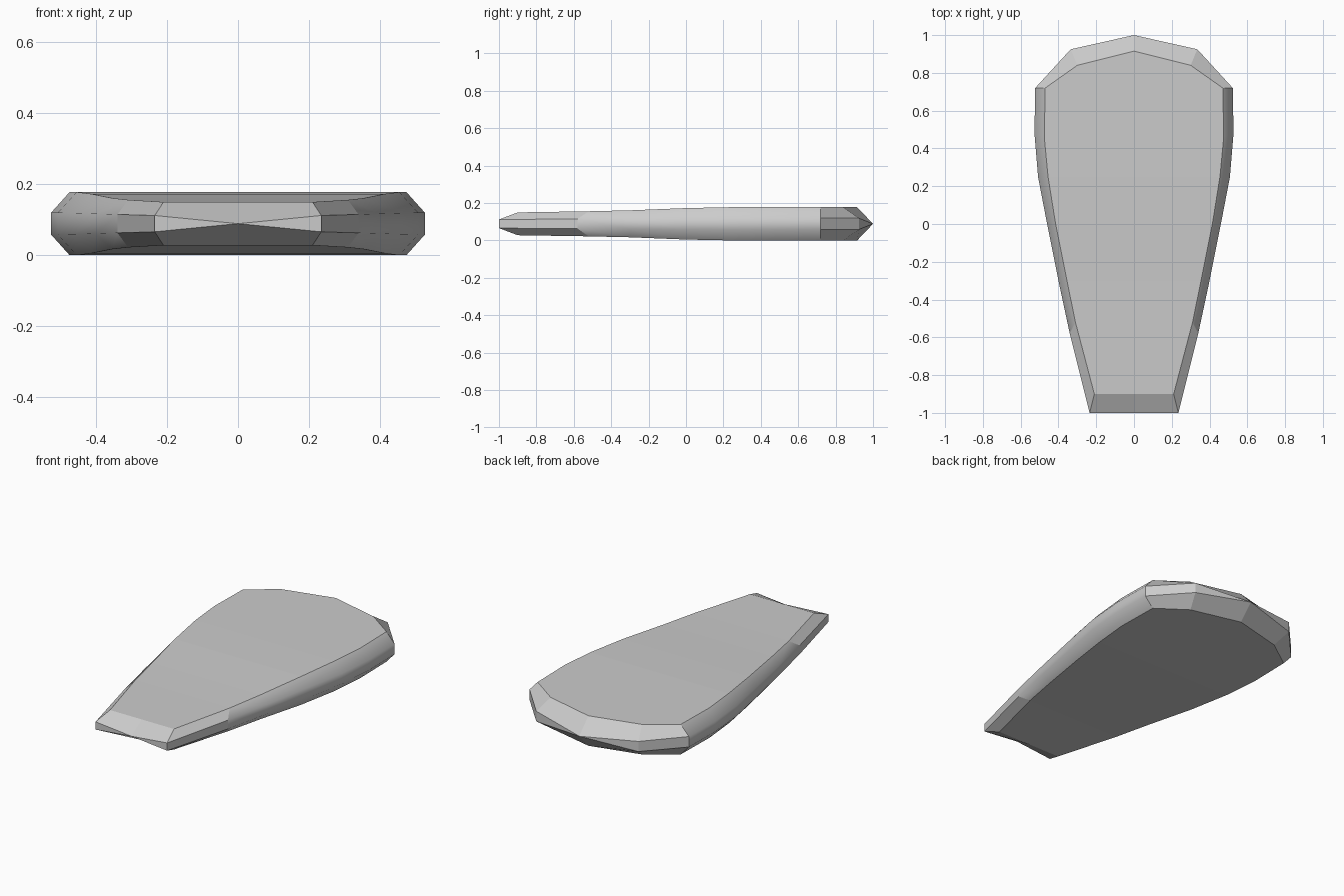
import bpy, bmesh
from mathutils import Vector

if "Cube" in bpy.data.objects:
    bpy.data.objects.remove(bpy.data.objects["Cube"])

MID = 0.089  # height of the horizontal symmetry plane

# half outline: outer x, outer y, outer half height, face x, face y, face half height
stations = [
    (0.235, -1.00, 0.023, 0.21, -0.90, 0.061),
    (0.340, -0.58, 0.026, 0.31, -0.52, 0.067),
    (0.400, -0.30, 0.028, 0.355, -0.30, 0.072),
    (0.460, 0.00, 0.030, 0.415, 0.00, 0.084),
    (0.508, 0.25, 0.031, 0.455, 0.25, 0.089),
    (0.527, 0.48, 0.031, 0.475, 0.46, 0.089),
    (0.523, 0.72, 0.031, 0.470, 0.72, 0.089),
    (0.335, 0.925, 0.030, 0.30, 0.84, 0.089),
    (0.000, 1.00, 0.000, 0.00, 0.915, 0.089),
]


def section(s):
    """Points from the top centre line, round the edge, to the bottom centre line."""
    ox, oy, oh, fx, fy, fh = s
    return [(0, fy, MID + fh), (fx, fy, MID + fh), (ox, oy, MID + oh),
            (ox, oy, MID - oh), (fx, fy, MID - fh), (0, fy, MID - fh)]


bm = bmesh.new()
rows = [[bm.verts.new(p) for p in section(s)] for s in stations]

# half of the slab: top, bevelled rim, bottom
for a, b in zip(rows, rows[1:]):
    for i in range(5):
        bm.faces.new((a[i], a[i + 1], b[i + 1], b[i]))

# pinched narrow end
r = rows[0]
centre = bm.verts.new((0, -1, MID))
bm.faces.new((r[0], centre, r[2], r[1]))
bm.faces.new((r[2], centre, r[3]))
bm.faces.new((r[5], r[4], r[3], centre))

# collapse the rounded tip, then mirror to the other side
bmesh.ops.remove_doubles(bm, verts=bm.verts[:], dist=1e-4)
bmesh.ops.mirror(bm, geom=bm.verts[:] + bm.edges[:] + bm.faces[:],
                 axis='X', merge_dist=1e-4)
bmesh.ops.remove_doubles(bm, verts=bm.verts[:], dist=1e-4)
bmesh.ops.recalc_face_normals(bm, faces=bm.faces[:])

# only the long curved sides are smooth
for f in bm.faces:
    c = f.calc_center_median()
    f.smooth = abs(f.normal.z) < 0.9 and -0.6 < c.y < 0.7 and abs(c.x) > 0.2

mesh = bpy.data.meshes.new("tapered_slab")
bm.to_mesh(mesh)
bm.free()
bpy.context.collection.objects.link(bpy.data.objects.new("tapered_slab", mesh))
